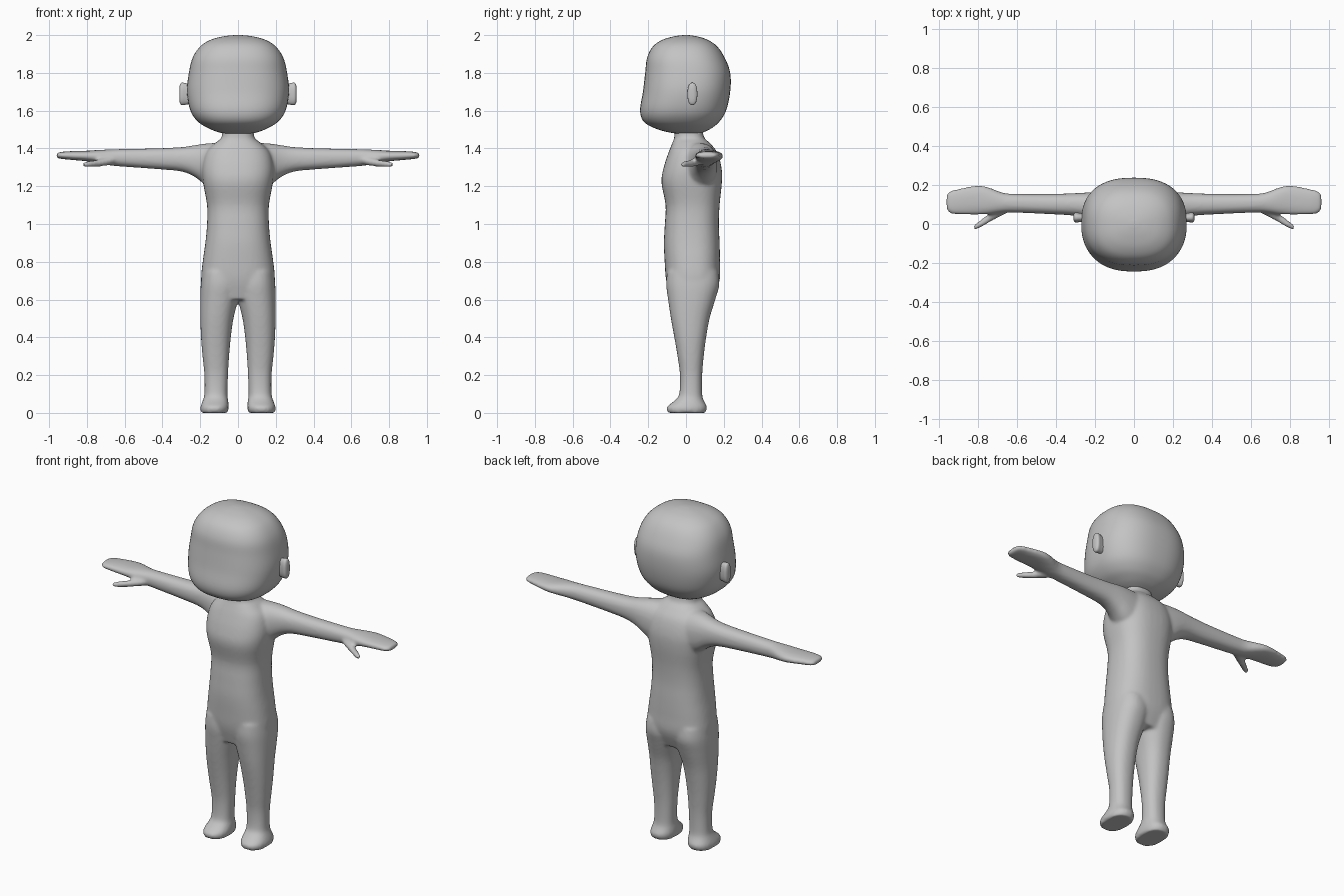
import bpy, bmesh, math
from mathutils import Vector

grey = bpy.data.materials.new("plain grey")
grey.diffuse_color = (0.55, 0.55, 0.55, 1)


def spline(rows, steps):
    """Catmull-Rom interpolation between the profile rows."""
    out = []
    for i in range(len(rows) - 1):
        p = [rows[max(i - 1, 0)], rows[i], rows[i + 1], rows[min(i + 2, len(rows) - 1)]]
        for s in range(steps):
            t = s / steps
            out.append([0.5 * (2 * b + (c - a) * t + (2 * a - 5 * b + 4 * c - d) * t * t
                               + (3 * b - a - 3 * c + d) * t ** 3) for a, b, c, d in zip(*p)])
    return out + [list(rows[-1])]


def loft(bm, rows, axis="z", side=1, power=2.3, n=40, steps=4):
    """Skin rounded rings; a row is (position, min a, max a, min b, max b)."""
    rings = []
    for t, a0, a1, b0, b1 in spline(rows, steps):
        ring = []
        for k in range(n):
            c, s = math.cos(2 * math.pi * k / n), math.sin(2 * math.pi * k / n)
            a = (a0 + a1) / 2 + (a1 - a0) / 2 * math.copysign(abs(c) ** (2 / power), c)
            b = (b0 + b1) / 2 + (b1 - b0) / 2 * math.copysign(abs(s) ** (2 / power), s)
            co = (a, b, t) if axis == "z" else (t, a, b)
            ring.append(bm.verts.new((co[0] * side, co[1], co[2])))
        rings.append(ring)
    for r, q in zip(rings, rings[1:]):
        for k in range(n):
            bm.faces.new((r[k], r[(k + 1) % n], q[(k + 1) % n], q[k]))
    bm.faces.new(rings[0][::-1])
    bm.faces.new(rings[-1])


def finish(bm, name):
    bmesh.ops.recalc_face_normals(bm, faces=bm.faces)
    for f in bm.faces:
        f.smooth = True
    me = bpy.data.meshes.new(name)
    bm.to_mesh(me)
    bm.free()
    me.materials.append(grey)
    ob = bpy.data.objects.new(name, me)
    bpy.context.collection.objects.link(ob)
    return ob


# body: torso, legs, arms and thumbs fused into one skin
bm = bmesh.new()
torso = [(0.60, 0.17, -0.08, 0.14), (0.70, 0.195, -0.105, 0.178), (0.80, 0.187, -0.113, 0.18),
         (0.90, 0.173, -0.117, 0.178), (1.00, 0.164, -0.112, 0.174), (1.10, 0.164, -0.108, 0.178),
         (1.22, 0.185, -0.13, 0.19), (1.30, 0.19, -0.118, 0.188), (1.38, 0.17, -0.092, 0.165),
         (1.43, 0.12, -0.072, 0.125), (1.46, 0.086, -0.062, 0.095), (1.53, 0.085, -0.06, 0.085)]
loft(bm, [(z, -w, w, f, b) for z, w, f, b in torso], power=2.5)

leg = [(0.0, 0.055, 0.197, -0.095, 0.102), (0.03, 0.049, 0.199, -0.103, 0.112),
       (0.065, 0.052, 0.187, -0.06, 0.094), (0.10, 0.056, 0.178, -0.036, 0.086),
       (0.20, 0.053, 0.178, -0.032, 0.086), (0.30, 0.047, 0.188, -0.045, 0.094),
       (0.40, 0.038, 0.196, -0.062, 0.107), (0.50, 0.024, 0.199, -0.08, 0.125),
       (0.60, 0.0, 0.2, -0.095, 0.155), (0.68, -0.01, 0.197, -0.105, 0.177),
       (0.75, 0.0, 0.188, -0.1, 0.17)]
arm = [(0.10, -0.03, 0.165, 1.17, 1.43), (0.17, 0.0, 0.165, 1.205, 1.426),
       (0.23, 0.027, 0.162, 1.25, 1.417), (0.30, 0.042, 0.158, 1.278, 1.407),
       (0.42, 0.05, 0.154, 1.29, 1.401), (0.60, 0.058, 0.154, 1.303, 1.397),
       (0.67, 0.058, 0.16, 1.309, 1.395), (0.74, 0.05, 0.186, 1.322, 1.392),
       (0.80, 0.047, 0.198, 1.332, 1.388), (0.90, 0.048, 0.18, 1.341, 1.385),
       (0.945, 0.056, 0.168, 1.346, 1.38), (0.962, 0.078, 0.15, 1.352, 1.374)]
thumb = [(0.66, 0.05, 0.12, 1.315, 1.36), (0.70, 0.03, 0.082, 1.308, 1.35),
         (0.75, 0.003, 0.048, 1.302, 1.34), (0.80, -0.026, 0.01, 1.3, 1.332),
         (0.82, -0.027, -0.005, 1.305, 1.325)]
for side in (-1, 1):
    loft(bm, leg, side=side)
    loft(bm, arm, "x", side)
    loft(bm, thumb, "x", side, 2)
body = finish(bm, "body")
fuse = body.modifiers.new("fuse", "REMESH")
fuse.mode = "VOXEL"
fuse.voxel_size = 0.009
fuse.use_smooth_shade = True
relax = body.modifiers.new("relax", "SMOOTH")
relax.factor = 0.5
relax.iterations = 8

# head: rounded block with the jaw pushed forward
bm = bmesh.new()
head = [(1.476, 0.05, -0.03, 0.06), (1.485, 0.10, -0.09, 0.09), (1.505, 0.152, -0.16, 0.132),
        (1.54, 0.21, -0.222, 0.175), (1.60, 0.252, -0.243, 0.212), (1.70, 0.27, -0.228, 0.234),
        (1.80, 0.26, -0.216, 0.234), (1.88, 0.24, -0.206, 0.205), (1.94, 0.2, -0.175, 0.165),
        (1.975, 0.145, -0.125, 0.115), (1.993, 0.08, -0.065, 0.06), (2.0, 0.02, -0.015, 0.015)]
loft(bm, [(z, -w, w, f, b) for z, w, f, b in head], power=2.45, n=64, steps=5)
finish(bm, "head")

# ears
for side, name in ((-1, "right_ear"), (1, "left_ear")):
    bm = bmesh.new()
    ear = [(0.24, 0.012, 0.052, 1.64, 1.735), (0.275, 0.01, 0.056, 1.632, 1.745),
           (0.298, 0.008, 0.06, 1.63, 1.748), (0.307, 0.014, 0.054, 1.64, 1.738),
           (0.311, 0.024, 0.044, 1.66, 1.718)]
    loft(bm, ear, "x", side, 2.4, 32)
    finish(bm, name)
